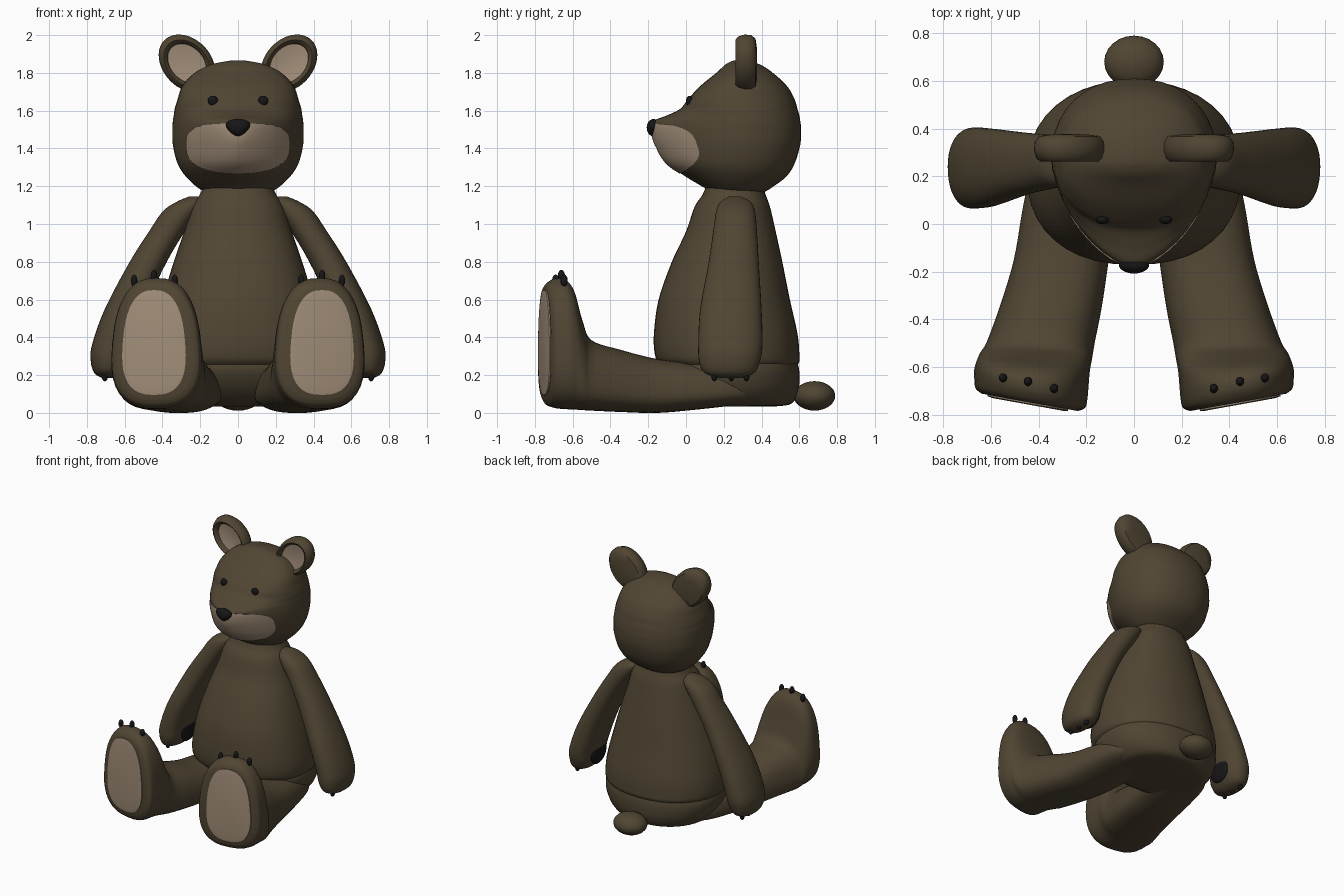
import bpy, bmesh, math
from mathutils import Matrix, Vector

if "Cube" in bpy.data.objects:
    bpy.data.objects.remove(bpy.data.objects["Cube"])


def material(name, rgb):
    mat = bpy.data.materials.new(name)
    mat.use_nodes = True
    mat.diffuse_color = (*rgb, 1)
    mat.node_tree.nodes["Principled BSDF"].inputs["Base Color"].default_value = (*rgb, 1)
    return mat


FUR = material("brown fur", (0.08, 0.06, 0.033))
TAN = material("tan felt", (0.36, 0.27, 0.19))
BLACK = material("black", (0.008, 0.008, 0.009))
SEGMENTS = 40


def add_object(name, bm, mats):
    mesh = bpy.data.meshes.new(name)
    bm.to_mesh(mesh)
    for mat in mats:
        mesh.materials.append(mat)
    obj = bpy.data.objects.new(name, mesh)
    bpy.context.collection.objects.link(obj)
    bpy.ops.object.select_all(action="DESELECT")
    obj.select_set(True)
    bpy.context.view_layer.objects.active = obj
    bpy.ops.object.shade_smooth_by_angle(angle=math.radians(45))


def finish(name, bm, mats, pair=False):
    """Turn a bmesh into one object, or into a mirrored left and right pair."""
    bmesh.ops.recalc_face_normals(bm, faces=bm.faces)
    add_object("left_" + name if pair else name, bm, mats)
    if pair:
        bmesh.ops.scale(bm, vec=(-1, 1, 1), verts=bm.verts)
        bmesh.ops.reverse_faces(bm, faces=bm.faces)
        add_object("right_" + name, bm, mats)
    bm.free()


def resample(rows, steps=5):
    """Smooth a list of section rows with a Catmull-Rom spline."""
    out = []
    last = len(rows) - 1
    for i in range(last):
        quad = [rows[max(0, min(last, i + k))] for k in (-1, 0, 1, 2)]
        for j in range(steps):
            t = j / steps
            out.append([b + t / 2 * (c - a + t * (2*a - 5*b + 4*c - d + t * (3*(b - c) + d - a)))
                        for a, b, c, d in zip(*quad)])
    return out + [list(rows[-1])]


def super_point(t, n):
    c, s = math.cos(t), math.sin(t)
    return (math.copysign(abs(c) ** (2 / n), c), math.copysign(abs(s) ** (2 / n), s))


def angles():
    return [math.tau * k / SEGMENTS for k in range(SEGMENTS)]


def skin(rings):
    """Bridge closed rings of points and cap both ends."""
    bm = bmesh.new()
    loops = [[bm.verts.new(p) for p in ring] for ring in rings]
    for a, b in zip(loops, loops[1:]):
        for k in range(len(a)):
            m = (k + 1) % len(a)
            bm.faces.new((a[k], a[m], b[m], b[k]))
    bm.faces.new(loops[0])
    bm.faces.new(loops[-1])
    return bm


def stack(rows):
    """Rings from rows of height, x centre, half width, y centre, front, back, front roundness."""
    rings = []
    for z, x, w, yc, front, back, n in rows:
        ring = []
        for t in angles():
            c, s = super_point(t, n if math.sin(t) < 0 else 2.2)
            ring.append((x + w * c, yc + s * ((yc - front) if s < 0 else (back - yc)), z))
        rings.append(ring)
    return rings


def ball(name, centre, radii, mat, pair=False, tilt=0, taper=0):
    """Ellipsoid; taper narrows its lower half."""
    bm = bmesh.new()
    bmesh.ops.create_uvsphere(bm, u_segments=24, v_segments=14, radius=1)
    for v in bm.verts:
        v.co.x *= 1 + taper * v.co.z
    bm.transform(Matrix.Translation(centre) @ Matrix.Rotation(tilt, 4, "Y")
                 @ Matrix.Diagonal((*radii, 1)))
    finish(name, bm, [mat], pair)


# Torso, with its lower edge tucked over the hips
torso = [(z, 0, w, (f + b) / 2, f, b, 2.3) for z, w, f, b in [
    (0.22, 0.38, -0.08, 0.55), (0.26, 0.435, -0.14, 0.595), (0.31, 0.45, -0.165, 0.6),
    (0.42, 0.44, -0.17, 0.59), (0.6, 0.4, -0.145, 0.55), (0.8, 0.34, -0.075, 0.51),
    (0.96, 0.285, 0, 0.475), (1.09, 0.245, 0.045, 0.445), (1.16, 0.2, 0.09, 0.42),
    (1.24, 0.17, 0.12, 0.4)]]
finish("torso", skin(stack(resample(torso))), [FUR])

hips = [(z, 0, w, 0.24, f, b, 2.3) for z, w, f, b in [
    (0.035, 0.25, 0.1, 0.48), (0.05, 0.34, 0.02, 0.56), (0.12, 0.41, -0.07, 0.595),
    (0.22, 0.44, -0.13, 0.6), (0.3, 0.42, -0.13, 0.58)]]
finish("hips", skin(stack(resample(hips))), [FUR])
ball("tail", (0, 0.68, 0.09), (0.125, 0.11, 0.078), FUR)

# Head, drawn out to a snout at the front
head = resample([(z, 0, w, 0.27, f, b, n) for z, w, f, b, n in [
    (1.16, 0.15, 0.15, 0.4, 2), (1.19, 0.21, 0.1, 0.45, 2), (1.25, 0.275, 0, 0.53, 1.8),
    (1.32, 0.32, -0.1, 0.575, 1.7), (1.42, 0.345, -0.16, 0.605, 1.6),
    (1.5, 0.347, -0.18, 0.61, 1.6), (1.545, 0.345, -0.172, 0.605, 1.6),
    (1.575, 0.34, -0.1, 0.6, 1.8), (1.61, 0.335, -0.03, 0.59, 2.1),
    (1.66, 0.32, 0.01, 0.575, 2.4), (1.73, 0.295, 0.075, 0.535, 2.4),
    (1.8, 0.23, 0.16, 0.46, 2.2), (1.845, 0.14, 0.21, 0.39, 2), (1.865, 0.04, 0.25, 0.31, 2)]])
finish("head", skin(stack(head)), [FUR])


def face_y(x, z):
    """Depth of the front of the head at a given x and height."""
    for a, b in zip(head, head[1:]):
        if a[0] <= z <= b[0]:
            t = (z - a[0]) / (b[0] - a[0])
            _, _, w, yc, front, _, n = [p + t * (q - p) for p, q in zip(a, b)]
            return yc - (yc - front) * max(0, 1 - abs(x / w) ** n) ** (1 / n)


# Muzzle patch: thin plate that follows the snout
rings = []
for step in range(12, 0, -1):
    ring = []
    for t in angles():
        c, s = super_point(t, 3.6 if math.sin(t) > 0 else 2.3)
        x, z = 0.275 * c * step / 12, 1.4 + 0.132 * s * step / 12
        ring.append((x, face_y(x, z) - 0.007, z))
    rings.append(ring)
finish("muzzle_patch", skin(rings), [TAN])

ball("nose", (0, -0.172, 1.51), (0.06, 0.036, 0.046), BLACK, taper=0.4)
ball("eye", (0.133, face_y(0.133, 1.652), 1.652), (0.027, 0.018, 0.027), BLACK, pair=True)

# Ears: turned dish with a tan hollow, stretched and leaned outwards
dish = [(0.05, -0.015), (0.4, -0.018), (0.68, -0.025), (0.72, -0.045), (0.82, -0.057),
        (0.93, -0.045), (1, -0.01), (0.98, 0.025), (0.86, 0.048), (0.5, 0.056), (0.05, 0.057)]
bm = skin([[(r * 0.128 * math.cos(t), y, r * 0.172 * math.sin(t)) for t in angles()]
           for r, y in dish])
for face in bm.faces:
    c = face.calc_center_median()
    if c.y < 0 and math.hypot(c.x / 0.128, c.z / 0.172) < 0.69:
        face.material_index = 1
bm.transform(Matrix.Translation((0.27, 0.32, 1.85)) @ Matrix.Rotation(math.radians(43), 4, "Y"))
finish("ear", bm, [FUR, TAN], pair=True)

# Arms hanging outwards, with palm pads and claws
arm = [(z, x, w, 0.24 if z < 0.9 else 0.26, f, b, 2.2) for z, x, w, f, b in [
    (0.185, 0.69, 0.03, 0.18, 0.29), (0.21, 0.69, 0.07, 0.1, 0.36),
    (0.27, 0.682, 0.097, 0.07, 0.39), (0.36, 0.668, 0.105, 0.065, 0.405),
    (0.55, 0.6, 0.105, 0.075, 0.4), (0.8, 0.475, 0.098, 0.12, 0.385),
    (0.97, 0.37, 0.095, 0.145, 0.375), (1.07, 0.3, 0.095, 0.16, 0.365),
    (1.12, 0.25, 0.07, 0.185, 0.34), (1.145, 0.23, 0.03, 0.23, 0.29)]]
finish("arm", skin(stack(resample(arm))), [FUR], pair=True)
ball("palm_pad", (0.583, 0.235, 0.31), (0.02, 0.09, 0.085), BLACK, pair=True, tilt=-0.1)
for k, y in enumerate((0.15, 0.24, 0.32)):
    ball(f"hand_claw_{k + 1}", (0.705, y, 0.197), (0.017, 0.017, 0.03), BLACK, pair=True)


def leg_rings(rows):
    """Rings from rows of y, inner x, outer x, bottom, top; the foot turns outwards."""
    rings = []
    for y, x0, x1, z0, z1 in rows:
        turn = 0.18 * max(0, min(1, (-y - 0.5) / 0.2))
        ring = []
        for t in angles():
            c, s = super_point(t, 2.6)
            dx = (x1 - x0) / 2 * c * (1 - 0.13 * s)
            ring.append(((x0 + x1) / 2 + dx, y + turn * dx, (z0 + z1) / 2 + (z1 - z0) / 2 * s))
        rings.append(ring)
    return rings


# Legs run forward and turn up into the feet
leg = [(0.36, 0.12, 0.36, 0.06, 0.2), (0.25, 0.08, 0.42, 0.04, 0.24),
       (0.08, 0.08, 0.46, 0.02, 0.26), (-0.15, 0.11, 0.5, 0, 0.285),
       (-0.35, 0.14, 0.56, 0.005, 0.335), (-0.5, 0.17, 0.615, 0.012, 0.385),
       (-0.55, 0.18, 0.64, 0.015, 0.49), (-0.595, 0.19, 0.655, 0.018, 0.645),
       (-0.64, 0.195, 0.665, 0.02, 0.705), (-0.69, 0.2, 0.665, 0.025, 0.712),
       (-0.73, 0.21, 0.66, 0.04, 0.69), (-0.748, 0.24, 0.635, 0.07, 0.665)]
finish("leg", skin(leg_rings(resample(leg))), [FUR], pair=True)
pad = [(-0.74, 0.28, 0.61, 0.095, 0.65), (-0.753, 0.28, 0.61, 0.095, 0.65),
       (-0.757, 0.3, 0.59, 0.12, 0.625)]
finish("sole_pad", skin(leg_rings(pad)), [TAN], pair=True)
for k, (x, y, z) in enumerate([(0.335, -0.69, 0.7), (0.445, -0.66, 0.725), (0.55, -0.645, 0.7)]):
    ball(f"foot_claw_{k + 1}", (x, y, z), (0.017, 0.019, 0.032), BLACK, pair=True)
